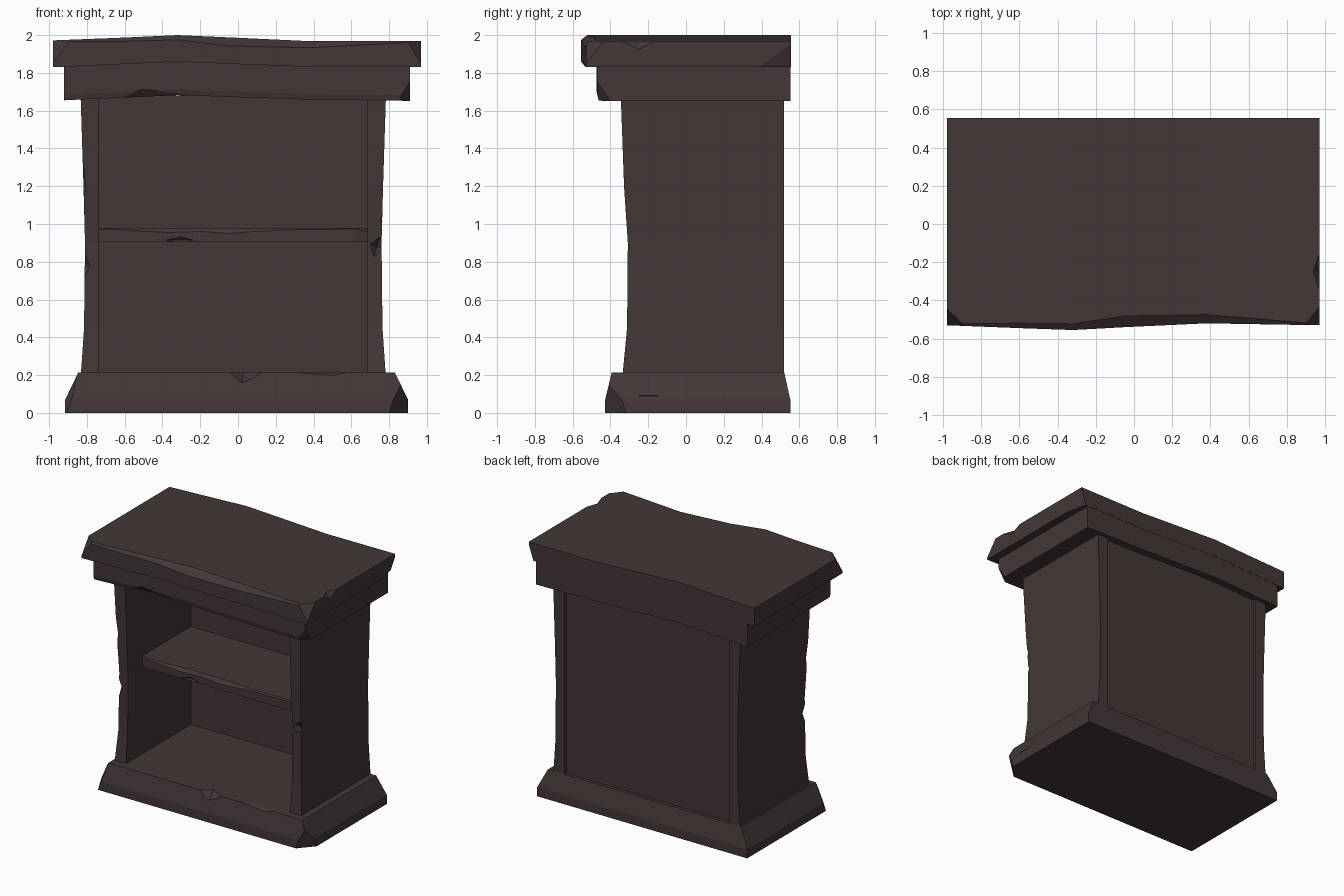
import bpy, bmesh
from mathutils import Vector, Euler

if "Cube" in bpy.data.objects:
    bpy.data.objects.remove(bpy.data.objects["Cube"])

wood = bpy.data.materials.new("dark brown wood")
wood.diffuse_color = (0.056, 0.038, 0.038, 1)
wood.use_nodes = True
wood.node_tree.nodes["Principled BSDF"].inputs["Base Color"].default_value = wood.diffuse_color


def finish(name, bm):
    bmesh.ops.recalc_face_normals(bm, faces=bm.faces)
    me = bpy.data.meshes.new(name)
    bm.to_mesh(me)
    bm.free()
    ob = bpy.data.objects.new(name, me)
    me.materials.append(wood)
    bpy.context.collection.objects.link(ob)
    return ob


def loft(name, rings):
    """Closed solid through a row of equal-sized rings."""
    bm = bmesh.new()
    vs = [[bm.verts.new(p) for p in r] for r in rings]
    n = len(vs[0])
    for a, b in zip(vs, vs[1:]):
        for i in range(n):
            j = (i + 1) % n
            bm.faces.new((a[i], a[j], b[j], b[i]))
    bm.faces.new(vs[0])
    bm.faces.new(vs[-1])
    return finish(name, bm)


def cut(ob, a, b, c):
    """Break off a corner along the plane through three points."""
    a, b, c = Vector(a), Vector(b), Vector(c)
    no = (b - a).cross(c - a).normalized()
    mid = sum((v.co for v in ob.data.vertices), Vector()) / len(ob.data.vertices)
    if no.dot(mid - a) > 0:
        no = -no
    bm = bmesh.new()
    bm.from_mesh(ob.data)
    r = bmesh.ops.bisect_plane(bm, geom=bm.verts[:] + bm.edges[:] + bm.faces[:],
                               plane_co=a, plane_no=no, clear_outer=True)
    edges = [e for e in r["geom_cut"] if isinstance(e, bmesh.types.BMEdge)]
    bmesh.ops.contextual_create(bm, geom=edges)
    bmesh.ops.recalc_face_normals(bm, faces=bm.faces)
    bm.to_mesh(ob.data)
    bm.free()


def notch(ob, loc, size, rot=(0, 0, 0)):
    """Carve a diamond-shaped nick."""
    bm = bmesh.new()
    top, low = bm.verts.new((0, 0, 1)), bm.verts.new((0, 0, -1))
    q = [bm.verts.new(p) for p in ((1, 0, 0), (0, 1, 0), (-1, 0, 0), (0, -1, 0))]
    for i in range(4):
        bm.faces.new((q[i], q[(i + 1) % 4], top))
        bm.faces.new((q[(i + 1) % 4], q[i], low))
    cutter = finish("nick_cutter", bm)
    cutter.location, cutter.scale, cutter.rotation_euler = loc, size, Euler(rot)
    cutter.hide_render = True
    m = ob.modifiers.new("nick", "BOOLEAN")
    m.operation, m.solver, m.object = "DIFFERENCE", "EXACT", cutter
    bpy.context.view_layer.objects.active = ob
    bpy.ops.object.modifier_apply(modifier=m.name)
    bpy.data.objects.remove(cutter)


# Warped top slab: x, front y, bottom z, top z, worn edge depth
top = loft("top_slab", [
    [(x, .555, b), (x, f, b), (x, f, t - w), (x, f + w * 1.3, t), (x, .555, t)]
    for x, f, b, t, w in [(-.98, -.53, 1.83, 1.972, .006), (-.6, -.545, 1.847, 1.987, .02),
                          (-.32, -.555, 1.86, 2.0, .025), (-.05, -.54, 1.848, 1.988, .045),
                          (.38, -.52, 1.832, 1.968, .035), (.97, -.53, 1.832, 1.97, .005)]])
cut(top, (-.98, -.44, 1.975), (-.89, -.53, 1.975), (-.98, -.53, 1.85))
cut(top, (.97, -.43, 1.975), (.89, -.53, 1.975), (.97, -.53, 1.85))
cut(top, (.97, .38, 1.83), (.97, .555, 1.95), (.93, .555, 1.83))
notch(top, (.98, -.25, 1.98), (.05, .14, .07))

# Cornice under the slab
cornice = loft("cornice", [
    [(x, .553, b), (x, f + .008, b), (x, f, b + .03), (x, f, t), (x, .553, t)]
    for x, f, b, t in [(-.92, -.47, 1.655, 1.835), (-.32, -.475, 1.682, 1.862),
                       (.4, -.465, 1.658, 1.834), (.91, -.47, 1.652, 1.834)]])
cut(cornice, (.91, -.40, 1.65), (.84, -.475, 1.65), (.91, -.475, 1.76))
notch(cornice, (-.5, -.48, 1.66), (.32, .05, .06), (0, -.1, 0))

# Flared plinth
base = loft("base", [
    [(l, f, z), (r, f, z), (r, b, z), (l, b, z)]
    for z, l, r, f, b in [(0, -.915, .9, -.428, .552), (.07, -.915, .9, -.428, .552),
                          (.215, -.845, .83, -.393, .52)]])
cut(base, (.9, -.34, .07), (.82, -.43, .07), (.86, -.43, .2))
cut(base, (-.915, -.38, .07), (-.88, -.43, .07), (-.85, -.4, .2))
notch(base, (.03, -.4, .225), (.11, .07, .07), (0, .1, 0))
notch(base, (.5, -.4, .222), (.22, .04, .025), (0, -.05, 0))
notch(base, (.905, -.2, .09), (.02, .28, .012))

# Waisted side panels: z, outer offset, front y, mirrored about x = -0.025
sides = [(.20, .807, -.336), (.45, .79, -.312), (.9, .785, -.308),
         (1.2, .793, -.328), (1.67, .808, -.345)]
for s, name in ((-1, "left_side"), (1, "right_side")):
    side = loft(name, [[(-.025 + s * o, f, z), (-.025 + s * o, .52, z),
                        (-.025 + s * .71, .52, z), (-.025 + s * .71, f, z)]
                       for z, o, f in sides])
    if s > 0:
        notch(side, (.735, -.315, .88), (.045, .04, .065), (0, .3, 0))
        notch(side, (.775, -.325, 1.02), (.025, .04, .1))
    else:
        notch(side, (-.82, -.315, .78), (.04, .05, .1))
        notch(side, (-.83, -.335, 1.2), (.03, .04, .2))

# Recessed back panel
loft("back_panel", [[(x, .47, .2), (x, .495, .2), (x, .495, 1.68), (x, .47, 1.68)]
                    for x in (-.75, .7)])

# Chipped shelf: x, front y, worn edge depth
shelf = loft("shelf", [
    [(x, .475, .905), (x, f, .905), (x, f, .98 - w), (x, f + w, .98), (x, .475, .98)]
    for x, f, w in [(-.738, -.13, .01), (-.68, -.155, .006), (-.38, -.15, .025), (-.2, -.145, .02),
                    (-.05, -.155, .03), (.2, -.15, .012), (.62, -.155, .006), (.688, -.13, .02)]])
notch(shelf, (-.3, -.16, .915), (.12, .03, .03))
